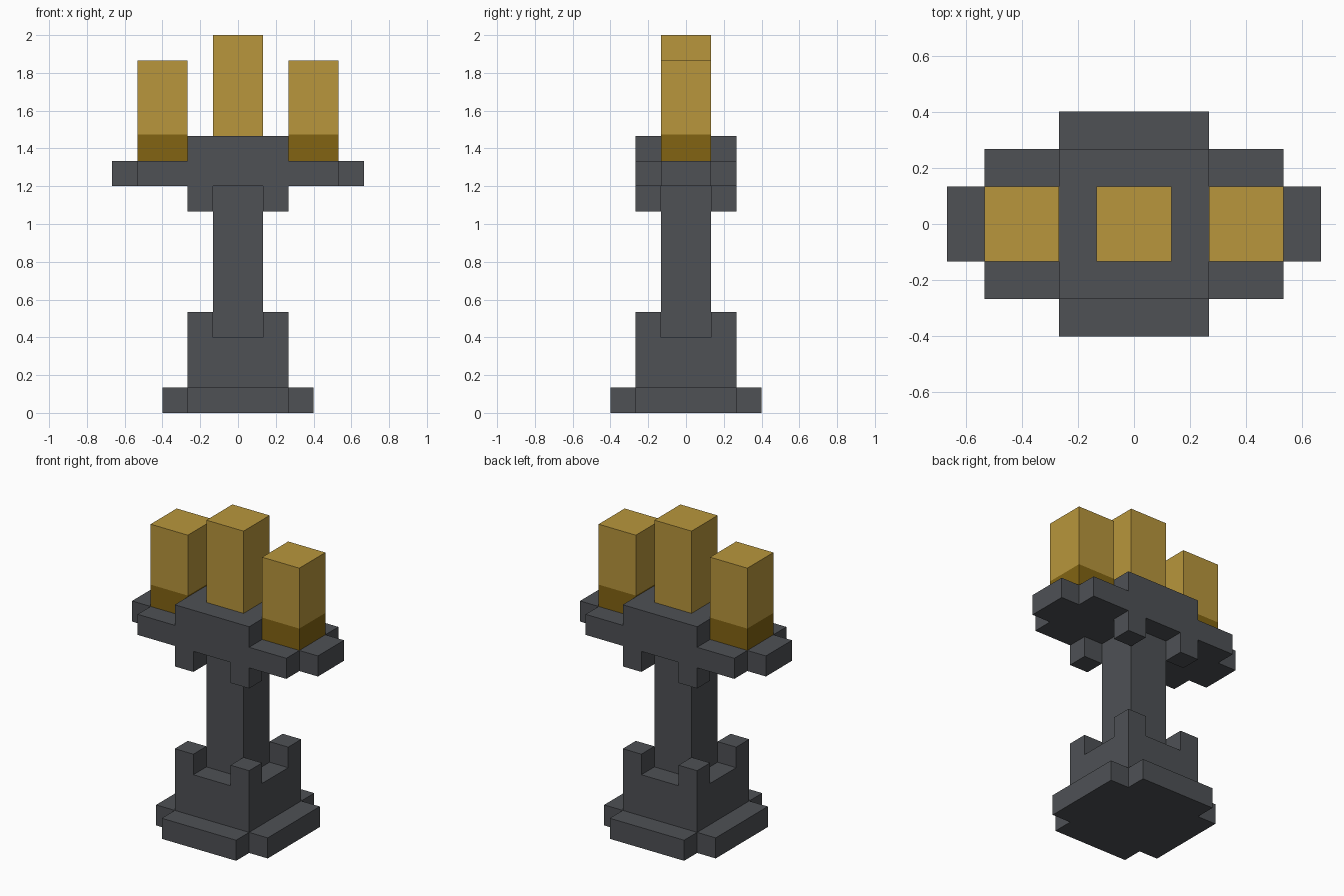
import bpy, bmesh

if "Cube" in bpy.data.objects:
    bpy.data.objects.remove(bpy.data.objects["Cube"])

U = 2 / 15          # one block unit
BURN_LINE = 1.475   # height of the dark band on the side candles


def material(name, rgb):
    m = bpy.data.materials.new(name)
    m.diffuse_color = (*rgb, 1)
    m.use_nodes = True
    m.node_tree.nodes["Principled BSDF"].inputs["Base Color"].default_value = m.diffuse_color
    return m


iron = material("dark iron", (0.077, 0.082, 0.091))
wax = material("golden wax", (0.479, 0.305, 0.045))
dark_wax = material("dark golden wax", (0.223, 0.127, 0.006))


def prism(name, outline, z0, z1, mats=(iron,), band=None):
    """Extrude an outline given in block units; band recolours faces below a height."""
    bm = bmesh.new()
    face = bm.faces.new([bm.verts.new((x * U, y * U, z0 * U)) for x, y in outline])
    top = bmesh.ops.extrude_face_region(bm, geom=[face])["geom"]
    for v in top:
        if isinstance(v, bmesh.types.BMVert):
            v.co.z = z1 * U
    if band:
        bmesh.ops.bisect_plane(bm, geom=bm.verts[:] + bm.edges[:] + bm.faces[:],
                               plane_co=(0, 0, band), plane_no=(0, 0, 1))
        for f in bm.faces:
            f.material_index = int(f.calc_center_median().z < band)
    bmesh.ops.recalc_face_normals(bm, faces=bm.faces[:])
    mesh = bpy.data.meshes.new(name)
    bm.to_mesh(mesh)
    bm.free()
    for m in mats:
        mesh.materials.append(m)
    obj = bpy.data.objects.new(name, mesh)
    bpy.context.collection.objects.link(obj)
    return obj


def rect(cx, cy, hx, hy):
    return [(cx - hx, cy - hy), (cx + hx, cy - hy), (cx + hx, cy + hy), (cx - hx, cy + hy)]


def cross(x_out, y_in, x_in, y_out):
    """Rectangle with its four corners notched."""
    q = [(x_out, y_in), (x_in, y_in), (x_in, y_out)]
    r = q[::-1]
    return (q + [(-x, y) for x, y in r] + [(-x, -y) for x, y in q]
            + [(x, -y) for x, y in r])


# Base and stem
prism("foot", cross(3, 2, 2, 3), 0, 1)
prism("pedestal", rect(0, 0, 2, 2), 1, 3)
prism("stem", rect(0, 0, 1, 1), 3, 9)

# Corner blocks on the pedestal and under the tray
for sx in (-1, 1):
    for sy in (-1, 1):
        corner = rect(1.5 * sx, 1.5 * sy, 0.5, 0.5)
        prism("pedestal_corner", corner, 3, 4)
        prism("tray_bracket", corner, 8, 9)

# Tray with raised middle
prism("tray", cross(5, 1, 4, 2), 9, 10)
prism("raised_deck", rect(0, 0, 2, 2), 10, 11)

# Candles
prism("middle_candle", rect(0, 0, 1, 1), 11, 15, (wax,))
for sx, side in ((-1, "left"), (1, "right")):
    prism(side + "_candle", rect(3 * sx, 0, 1, 1), 10, 14, (wax, dark_wax), BURN_LINE)
